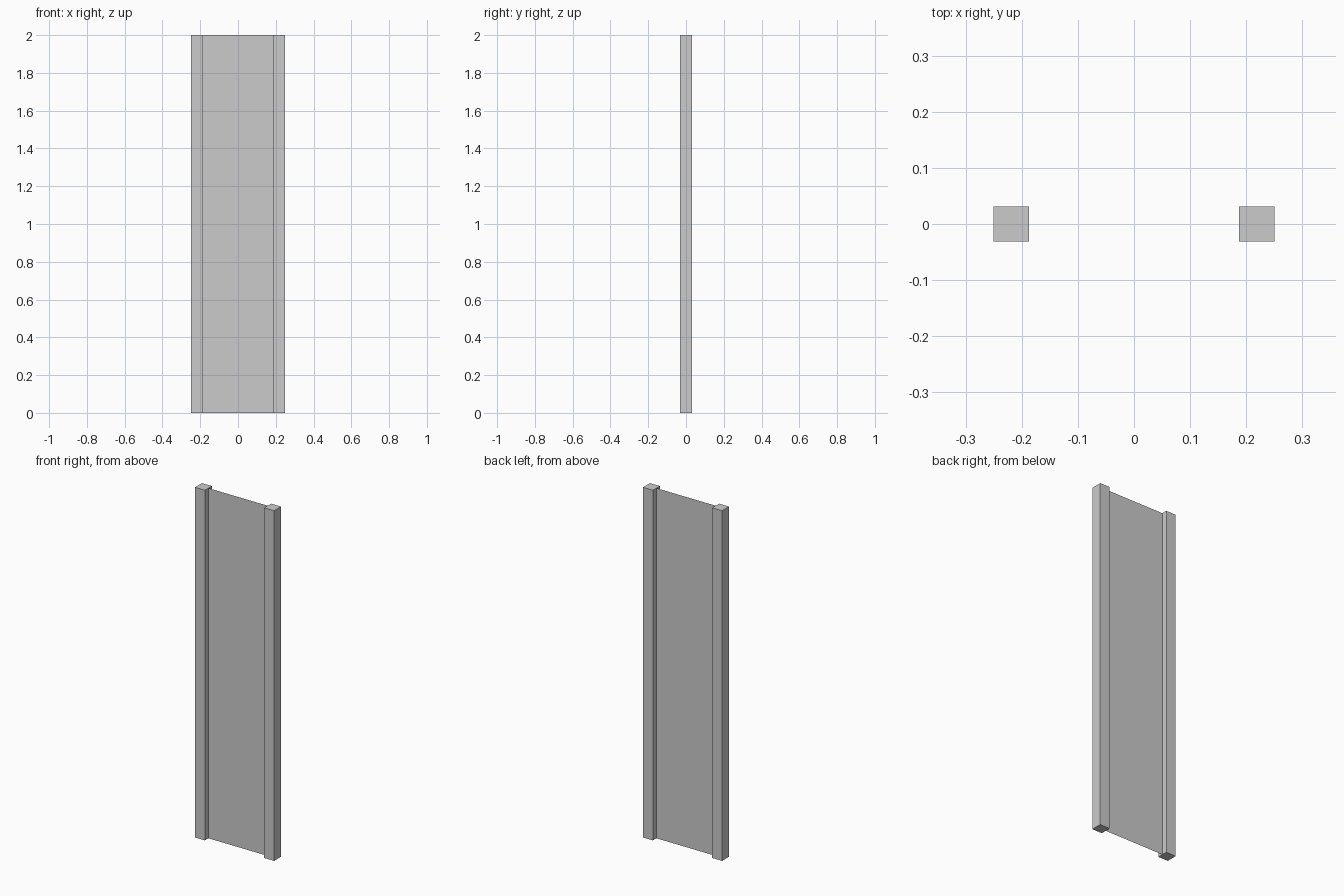
import bpy

if "Cube" in bpy.data.objects:
    bpy.data.objects.remove(bpy.data.objects["Cube"])

POST = 0.0625   # square post width
HALF = 0.25     # half of overall width
HEIGHT = 2.0


def add_post(name, side):
    bpy.ops.mesh.primitive_cube_add(
        size=1, location=(side * (HALF - POST / 2), 0, HEIGHT / 2))
    post = bpy.context.object
    post.name = name
    post.scale = (POST, POST, HEIGHT)
    bpy.ops.object.transform_apply(location=False, rotation=False, scale=True)


# Square posts at both sides
for name, side in (("left_post", -1), ("right_post", 1)):
    add_post(name, side)

# Paper-thin panel spanning the gap between the posts
w = HALF - POST
mesh = bpy.data.meshes.new("panel")
mesh.from_pydata([(-w, 0, 0), (w, 0, 0), (w, 0, HEIGHT), (-w, 0, HEIGHT)],
                 [], [(0, 1, 2, 3)])
panel = bpy.data.objects.new("panel", mesh)
bpy.context.collection.objects.link(panel)
